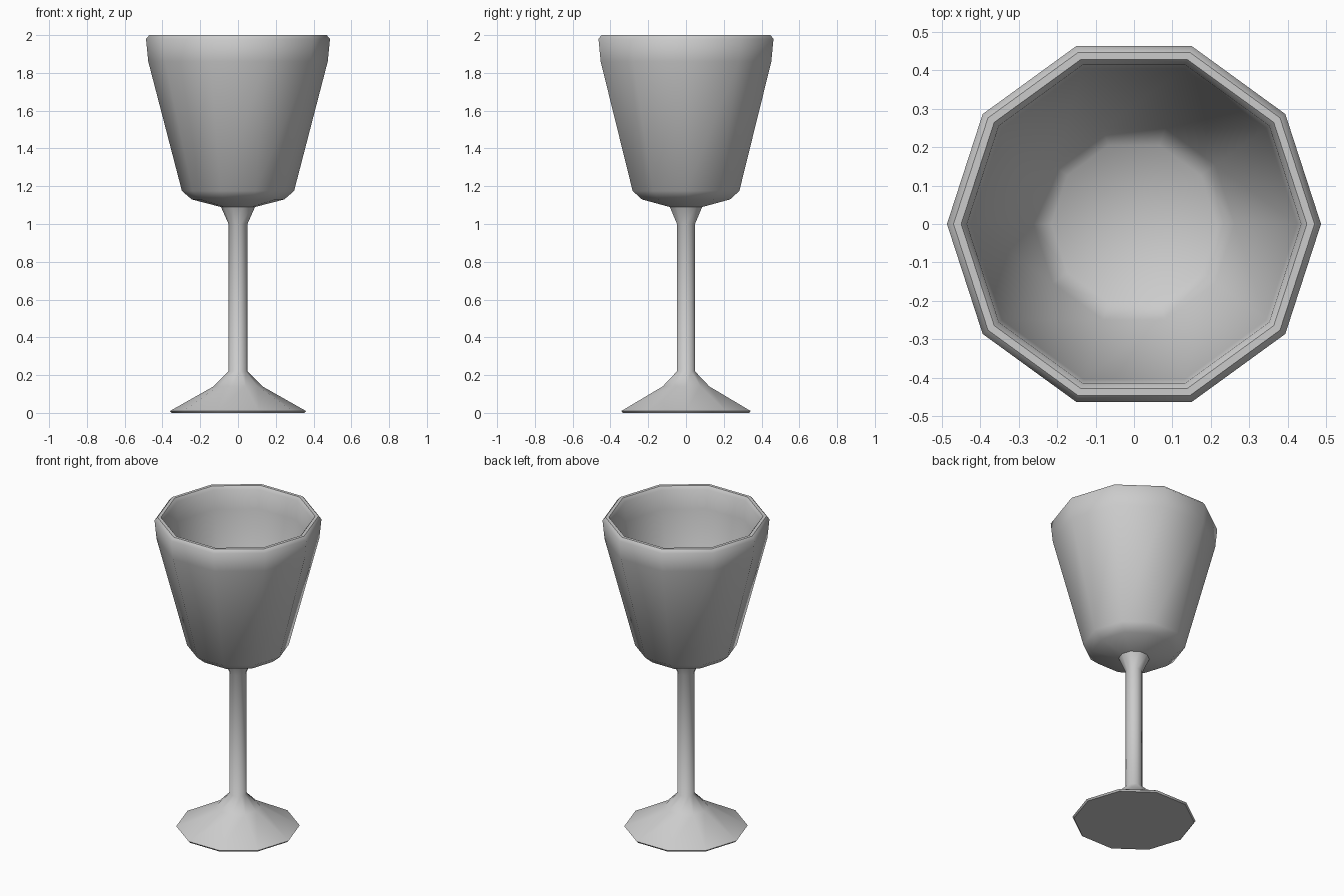
import bpy, bmesh, math

if "Cube" in bpy.data.objects:
    bpy.data.objects.remove(bpy.data.objects["Cube"])

SIDES = 10

# Half-section (radius at a corner, height): foot, stem, bowl outside, rim, bowl inside
PROFILE = [
    (0, 0), (0.352, 0), (0.36, 0.01), (0.13, 0.14), (0.05, 0.22),
    (0.05, 1.0), (0.09, 1.09), (0.245, 1.13), (0.297, 1.175),
    (0.475, 1.86), (0.487, 1.98), (0.47, 2.0), (0.45, 2.0), (0.435, 1.98),
    (0.425, 1.86), (0.262, 1.21), (0.215, 1.17), (0, 1.14),
]


def lathe(name, profile, sides):
    bm = bmesh.new()
    verts = [bm.verts.new((r, 0, z)) for r, z in profile]
    edges = [bm.edges.new(pair) for pair in zip(verts, verts[1:])]
    bmesh.ops.spin(bm, geom=verts + edges, cent=(0, 0, 0), axis=(0, 0, 1),
                   angle=math.tau, steps=sides, use_duplicate=False)
    bmesh.ops.remove_doubles(bm, verts=bm.verts[:], dist=0.0005)
    bmesh.ops.recalc_face_normals(bm, faces=bm.faces[:])
    mesh = bpy.data.meshes.new(name)
    bm.to_mesh(mesh)
    bm.free()
    obj = bpy.data.objects.new(name, mesh)
    bpy.context.collection.objects.link(obj)
    return obj


# Ten-sided goblet, smooth sides with a crisp foot edge
goblet = lathe("goblet", PROFILE, SIDES)
bpy.context.view_layer.objects.active = goblet
goblet.select_set(True)
bpy.ops.object.shade_smooth_by_angle(angle=math.radians(50))
